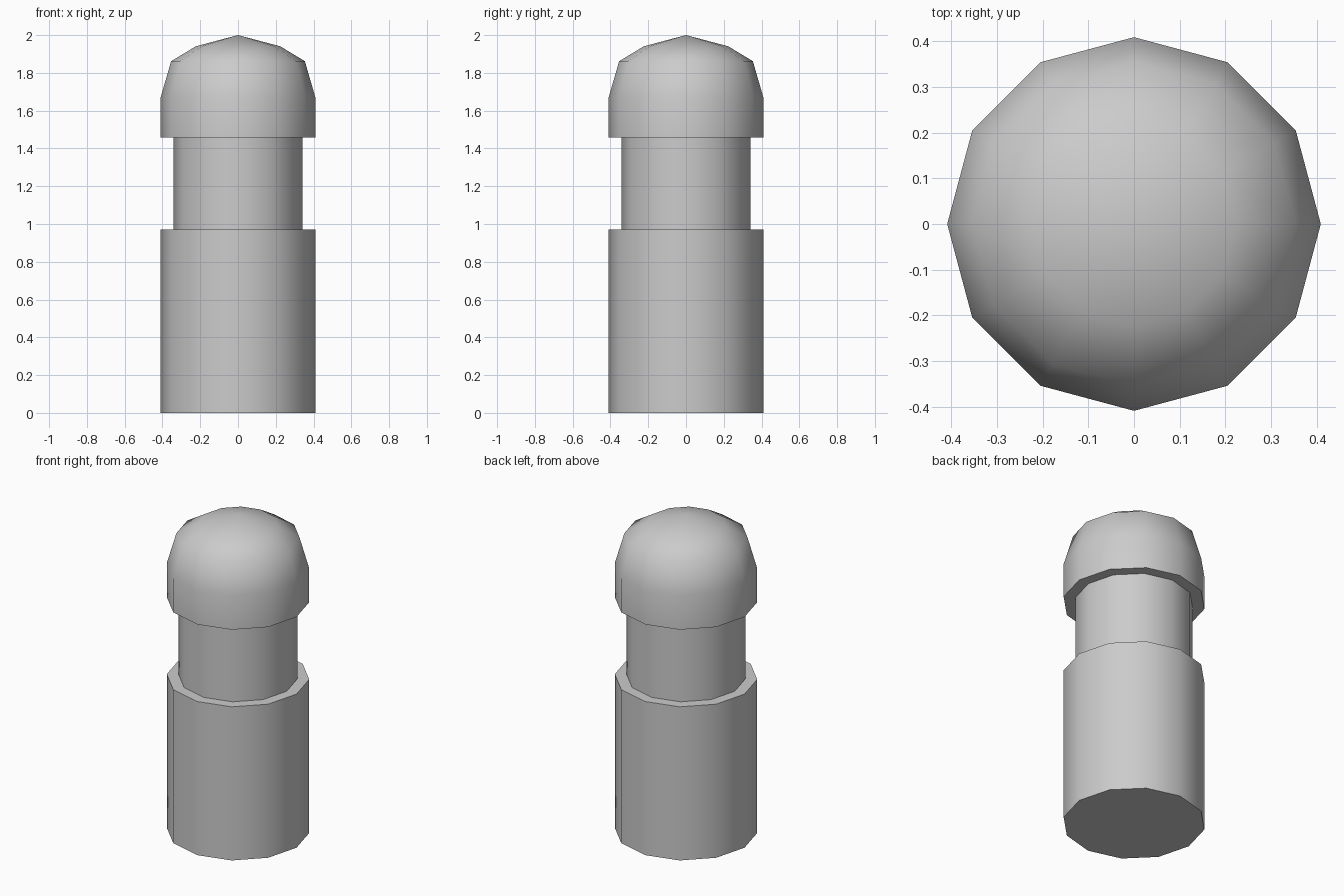
import bpy, bmesh
from math import cos, sin, pi, radians

if "Cube" in bpy.data.objects:
    bpy.data.objects.remove(bpy.data.objects["Cube"])

SIDES = 12
R, NECK_R = 0.409, 0.341          # outer and neck radius
LEDGE_Z, RIM_Z = 0.97, 1.457      # bottom and top of the neck


def lathe(name, profile):
    """Revolve (radius, z) points, listed bottom to top; radius 0 is a pole."""
    bm = bmesh.new()
    rings = []
    for r, z in profile:
        n = SIDES if r else 1
        rings.append([bm.verts.new((r * cos(2 * pi * i / SIDES),
                                    r * sin(2 * pi * i / SIDES), z))
                      for i in range(n)])
    for a, b in zip(rings, rings[1:]):
        for i in range(SIDES):
            j = (i + 1) % SIDES
            quad = [a[i % len(a)], a[j % len(a)], b[j % len(b)], b[i % len(b)]]
            bm.faces.new(list(dict.fromkeys(quad)))
    mesh = bpy.data.meshes.new(name)
    bm.to_mesh(mesh)
    bm.free()
    obj = bpy.data.objects.new(name, mesh)
    bpy.context.collection.objects.link(obj)
    bpy.ops.object.select_all(action='DESELECT')
    obj.select_set(True)
    bpy.context.view_layer.objects.active = obj
    bpy.ops.object.shade_smooth_by_angle(angle=radians(50))
    return obj


# Wide base with flat bottom and a ledge around the neck
lathe("base", [(0, 0), (R, 0), (R, LEDGE_Z), (NECK_R, LEDGE_Z)])
# Narrow neck
lathe("neck", [(NECK_R, LEDGE_Z), (NECK_R, RIM_Z)])
# Domed cap with an overhanging rim
lathe("dome_cap", [(NECK_R, RIM_Z), (R, RIM_Z), (R, 1.672),
                   (0.354, 1.862), (0.223, 1.941), (0, 2.0)])
